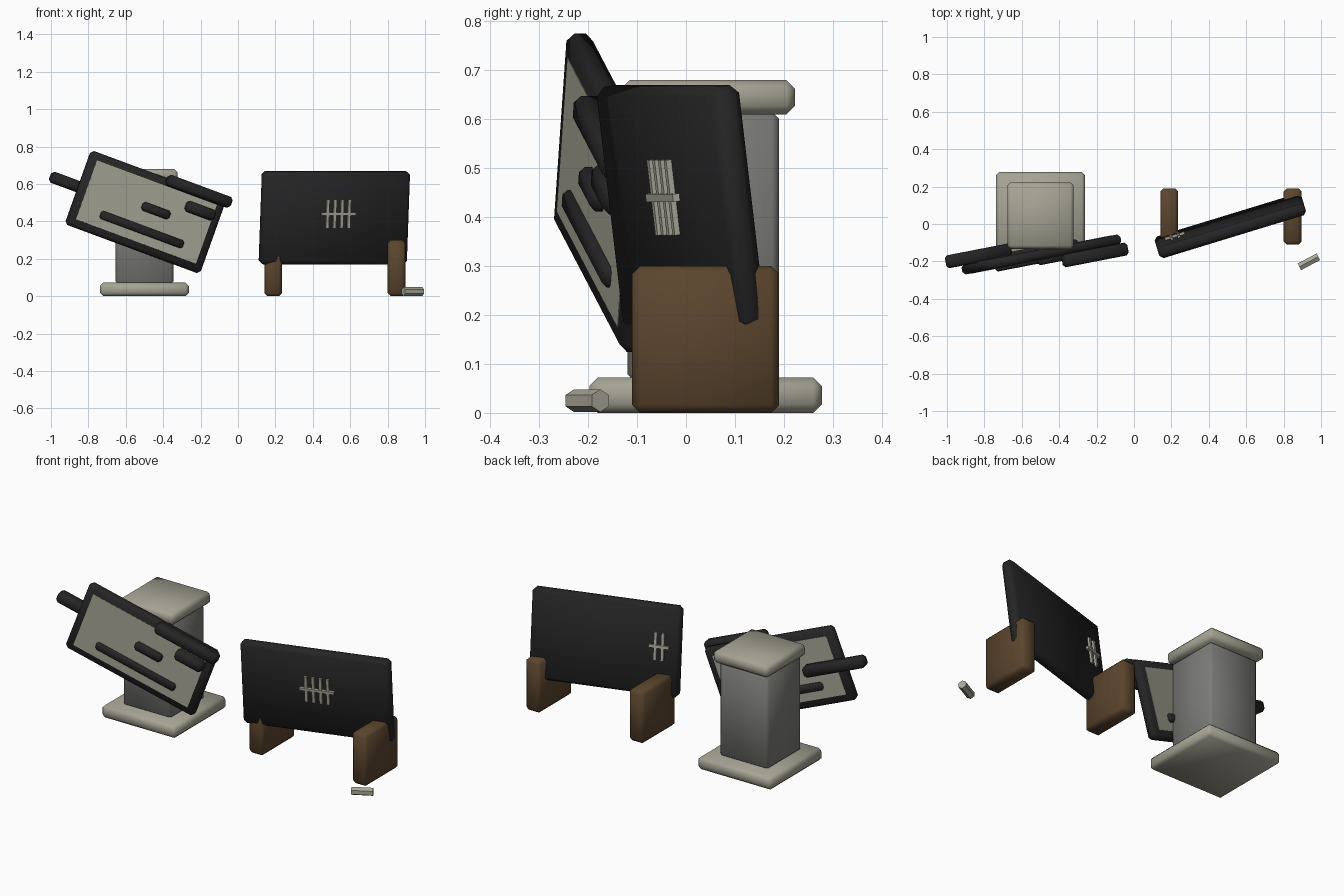
import bpy
import bmesh
from math import radians
from mathutils import Matrix, Vector

cube = bpy.data.objects.get("Cube")
if cube:
    bpy.data.objects.remove(cube, do_unlink=True)


def material(name, color):
    mat = bpy.data.materials.new(name)
    mat.use_nodes = True
    mat.diffuse_color = (*color, 1)
    mat.node_tree.nodes["Principled BSDF"].inputs["Base Color"].default_value = (*color, 1)
    return mat


STONE = material("pale stone", (0.38, 0.37, 0.30))
GREY = material("grey stone", (0.20, 0.205, 0.195))
BLACK = material("black board", (0.018, 0.018, 0.019))
BROWN = material("brown wood", (0.105, 0.06, 0.027))
CHALK = material("chalk", (0.40, 0.39, 0.32))


def add_object(name, bm, mat, frame, smooth):
    """Turn a bmesh into an object placed by a frame matrix."""
    mesh = bpy.data.meshes.new(name)
    bm.transform(frame)
    bm.normal_update()
    bm.to_mesh(mesh)
    bm.free()
    mesh.materials.append(mat)
    for poly in mesh.polygons:
        poly.use_smooth = smooth
    obj = bpy.data.objects.new(name, mesh)
    bpy.context.collection.objects.link(obj)
    return obj


def box(name, center, size, mat, bevel=0.0, frame=Matrix(), roll=0):
    """Chamfered box, given by its centre and size inside a frame."""
    bm = bmesh.new()
    bmesh.ops.create_cube(bm, size=1)
    bmesh.ops.scale(bm, vec=size, verts=bm.verts)
    if bevel:
        bmesh.ops.bevel(bm, geom=bm.edges[:], offset=bevel, segments=1,
                        affect='EDGES', profile=0.5)
    place = Matrix.Translation(center) @ Matrix.Rotation(radians(roll), 4, 'Y')
    return add_object(name, bm, mat, frame @ place, bevel > 0)


# Pedestal
box("pedestal_base", (-0.5, 0.04, 0.036), (0.475, 0.475, 0.072), STONE, 0.017)
box("pedestal_column", (-0.5, 0.035, 0.34), (0.31, 0.31, 0.55), GREY, 0.014)
box("pedestal_cap", (-0.5, 0.045, 0.645), (0.355, 0.355, 0.07), STONE, 0.017)

# Framed panel leaning on the pedestal
PANEL = (Matrix.Translation((-0.495, -0.163, 0.45))
         @ Matrix.Rotation(radians(11), 4, 'Z') @ Matrix.Rotation(radians(20), 4, 'Y'))
box("panel_frame", (0, 0, 0), (0.78, 0.055, 0.42), BLACK, 0.016, PANEL)
box("panel_face", (0, 0, 0), (0.695, 0.058, 0.335), STONE, 0, PANEL)
box("long_bar", (0.008, 0, -0.097), (0.48, 0.09, 0.045), BLACK, 0.01, PANEL)
box("short_bar", (0.045, 0, 0.024), (0.16, 0.11, 0.048), BLACK, 0.012, PANEL)
box("corner_bar", (0.27, -0.03, 0.106), (0.165, 0.09, 0.06), BLACK, 0.014, PANEL)
box("right_rod", (0.226, -0.057, 0.2), (0.37, 0.07, 0.06), BLACK, 0.014, PANEL)
box("left_rod", (-0.355, 0.057, 0.006), (0.37, 0.07, 0.06), BLACK, 0.014, PANEL)

# Blackboard, turned and leaning slightly forward
BOARD = (Matrix.Translation((0.515, -0.01, 0.42))
         @ Matrix.Rotation(radians(17), 4, 'Z') @ Matrix.Rotation(radians(7), 4, 'X'))
box("blackboard", (0, 0, 0), (0.82, 0.065, 0.5), BLACK, 0.018, BOARD)


def tally(name, u, side, strokes):
    """Upright strokes crossed by one bar, on one side of the board."""
    y = side * 0.035
    for i in range(strokes):
        x = u + (i - (strokes - 1) / 2) * 0.04
        box(f"{name}_stroke_{i + 1}", (x, y, 0.025), (0.016, 0.018, 0.155), CHALK, 0, BOARD)
    box(f"{name}_bar", (u, y + side * 0.003, 0.025),
        (strokes * 0.04 + 0.03, 0.018, 0.016), CHALK, 0, BOARD)


tally("front_tally", 0.01, -1, 4)
tally("back_tally", -0.30, 1, 2)

# Wooden feet
for name, x in (("right_foot", 0.188), ("left_foot", 0.848)):
    box(name, (x, 0.04, 0.15), (0.095, 0.3, 0.3), BROWN, 0.016)

# Loose stick of chalk
bm = bmesh.new()
bmesh.ops.create_cone(bm, cap_ends=True, segments=6, radius1=0.023, radius2=0.023, depth=0.115)
bmesh.ops.rotate(bm, verts=bm.verts, matrix=Matrix.Rotation(radians(30), 3, 'Z'))
lay = (Matrix.Translation((0.935, -0.202, 0.025))
       @ Matrix.Rotation(radians(28), 4, 'Z') @ Matrix.Rotation(radians(90), 4, 'Y'))
add_object("chalk_stick", bm, CHALK, lay, False)
